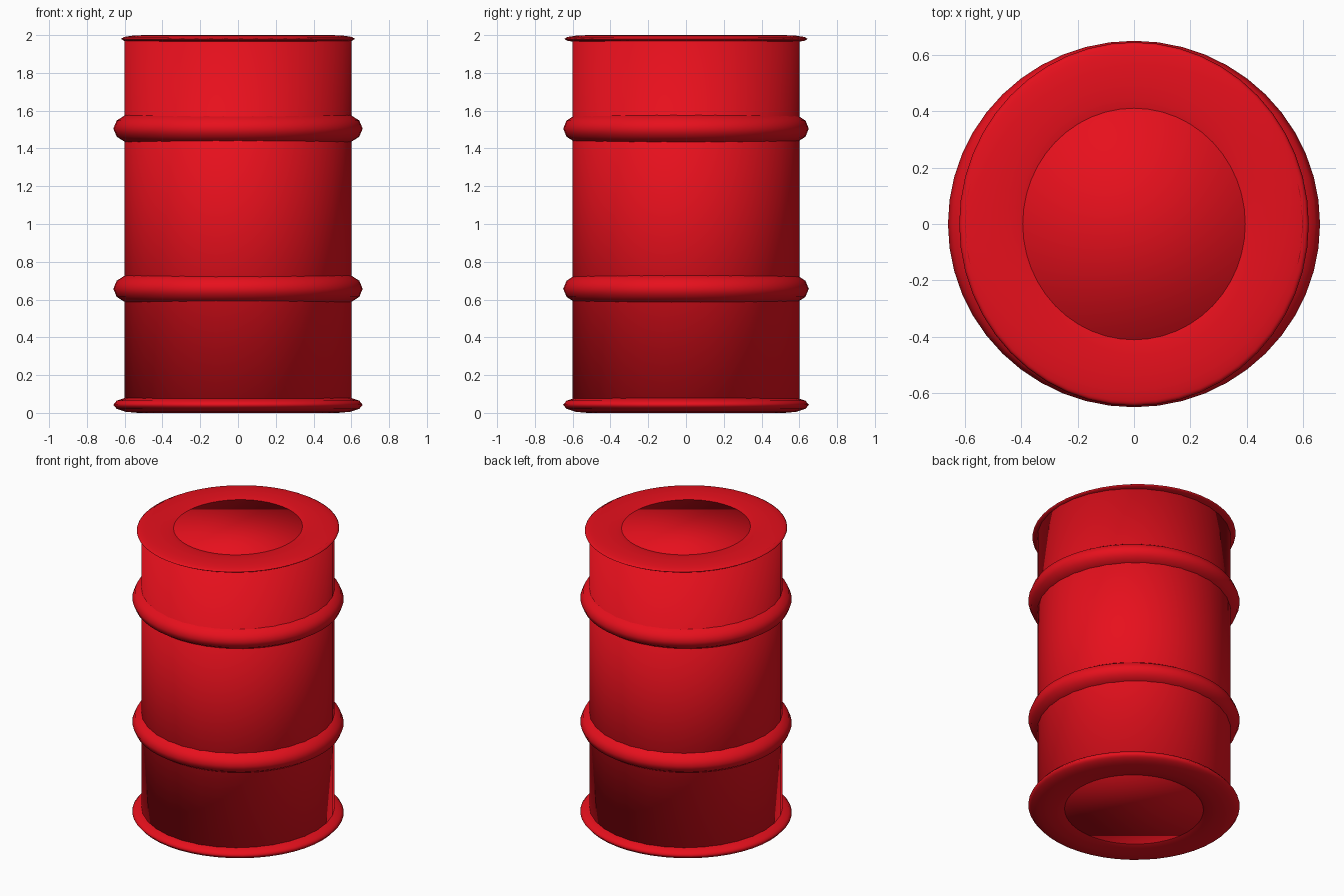
import bpy

if "Cube" in bpy.data.objects:
    bpy.data.objects.remove(bpy.data.objects["Cube"])

# Shared red paint
red = bpy.data.materials.new("red_paint")
red.diffuse_color = (0.8, 0.005, 0.012, 1)
red.use_nodes = True
red.node_tree.nodes["Principled BSDF"].inputs["Base Color"].default_value = red.diffuse_color


def finish(name):
    obj = bpy.context.object
    obj.name = name
    obj.data.materials.append(red)
    bpy.ops.object.shade_smooth()
    return obj


def hoop(name, z, rx, ry, half_height):
    """Flattened torus given its outer x and y radii and half height."""
    bpy.ops.mesh.primitive_torus_add(
        major_segments=48, minor_segments=12,
        major_radius=1.0, minor_radius=0.25, location=(0, 0, z))
    bpy.context.object.scale = (rx / 1.25, ry / 1.25, half_height / 0.25)
    return finish(name)


# Drum body, its ends set just inside the end rims
bottom, top = 0.015, 1.991
bpy.ops.mesh.primitive_cylinder_add(
    vertices=32, radius=0.6, depth=top - bottom,
    location=(0, 0, (top + bottom) / 2))
finish("drum_body")

# End rims and the two rolling hoops
hoop("bottom_rim", 0.043, 0.66, 0.65, 0.043)
hoop("lower_hoop", 0.657, 0.66, 0.65, 0.085)
hoop("upper_hoop", 1.505, 0.66, 0.65, 0.085)
hoop("top_rim", 1.98, 0.62, 0.645, 0.02)
